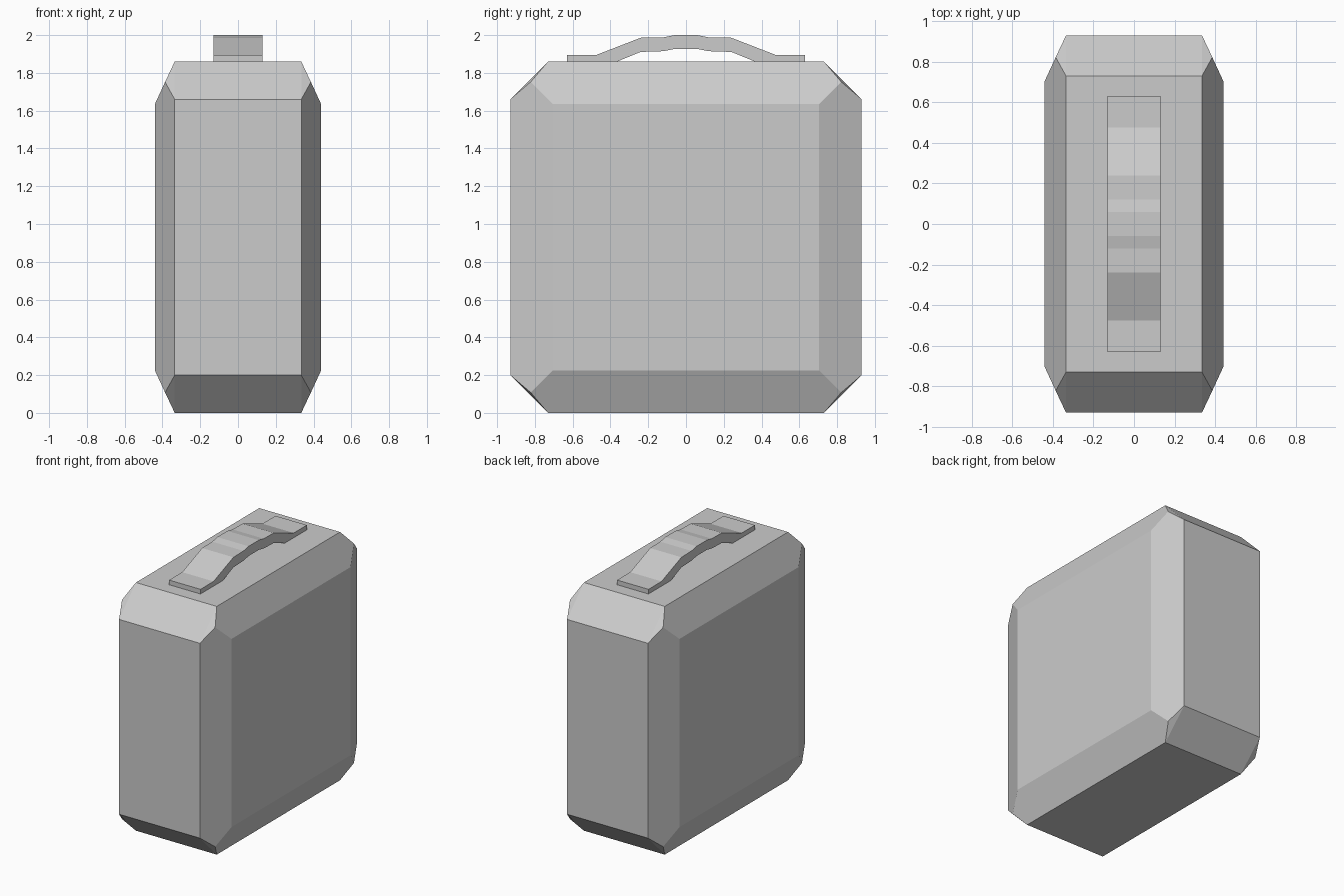
import bpy, bmesh
from itertools import product

if "Cube" in bpy.data.objects:
    bpy.data.objects.remove(bpy.data.objects["Cube"])


def add_object(name, bm):
    bmesh.ops.recalc_face_normals(bm, faces=bm.faces)
    mesh = bpy.data.meshes.new(name)
    bm.to_mesh(mesh)
    bm.free()
    obj = bpy.data.objects.new(name, mesh)
    bpy.context.collection.objects.link(obj)
    return obj


# Case body: one chamfered corner mirrored to all eight, then hulled
HALF = 0.93
corner = [(0.44, 0.705, 0.705), (0.386, 0.822, 0.822),
          (0.335, HALF, 0.73), (0.335, 0.73, HALF)]
bm = bmesh.new()
for sx, sy, sz in product((-1, 1), repeat=3):
    for x, y, z in corner:
        bm.verts.new((sx * x, sy * y, HALF + sz * z))
bmesh.ops.convex_hull(bm, input=bm.verts)
bmesh.ops.dissolve_limit(bm, angle_limit=0.02, verts=bm.verts, edges=bm.edges)
add_object("case_body", bm)

# Carry handle: mirrored arch profile extruded across the width
top = [(0.63, 1.86), (0.63, 1.895), (0.475, 1.895), (0.24, 1.986),
       (0.12, 1.988), (0.06, 2.0)]
under = [(0.06, 1.927), (0.12, 1.915), (0.24, 1.911), (0.365, 1.86)]


def mirrored(half):
    return half + [(-y, z) for y, z in reversed(half)]


profile = mirrored(top) + list(reversed(mirrored(under)))
# run the underside from the negative foot back to the positive foot
profile = mirrored(top) + [(-y, z) for y, z in reversed(under)] + under
bm = bmesh.new()
face = bm.faces.new([bm.verts.new((-0.13, y, z)) for y, z in profile])
ext = bmesh.ops.extrude_face_region(bm, geom=[face])
bmesh.ops.translate(bm, vec=(0.26, 0, 0),
                    verts=[v for v in ext["geom"] if isinstance(v, bmesh.types.BMVert)])
add_object("carry_handle", bm)
